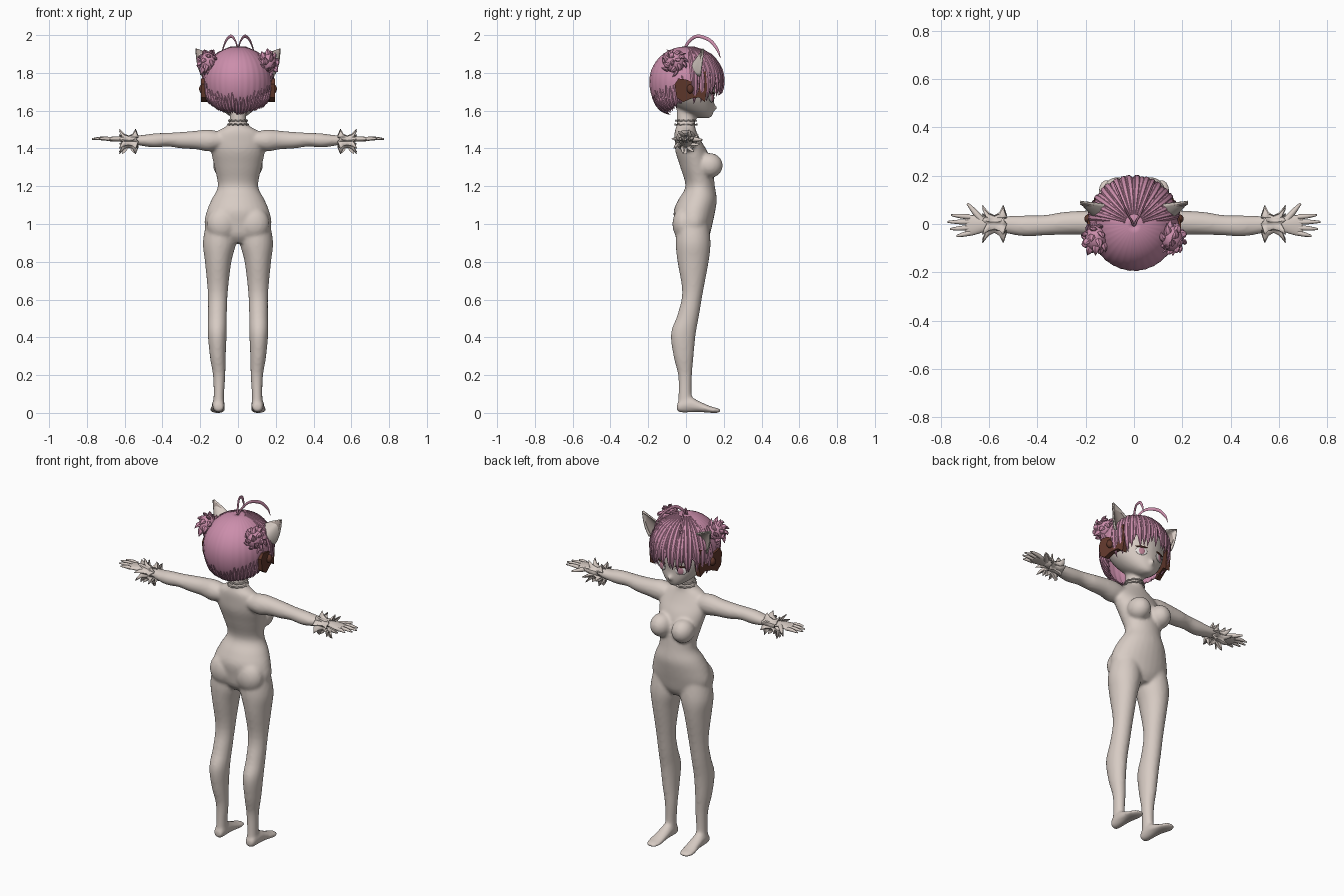
import bpy, bmesh, math, random
from mathutils import Vector, Matrix

random.seed(4)
cube = bpy.data.objects.get("Cube")
if cube:
    bpy.data.objects.remove(cube, do_unlink=True)


def material(name, rgb):
    m = bpy.data.materials.new(name)
    m.use_nodes = True
    m.diffuse_color = (*rgb, 1)
    m.node_tree.nodes["Principled BSDF"].inputs["Base Color"].default_value = (*rgb, 1)
    return m


BEIGE = material("warm beige", (0.68, 0.6, 0.55))
PINK = material("hair pink", (0.6, 0.27, 0.41))
BROWN = material("ribbon brown", (0.12, 0.04, 0.025))
INNER = material("inner ear taupe", (0.4, 0.33, 0.3))
WHITE = material("eye white", (0.8, 0.76, 0.74))
IRIS = material("iris rose", (0.5, 0.22, 0.3))


def spline(rows, k=4):
    """Catmull-Rom interpolation of equal-length tuples."""
    out = []
    for i in range(len(rows) - 1):
        a, b, c, d = (rows[max(i - 1, 0)], rows[i], rows[i + 1], rows[min(i + 2, len(rows) - 1)])
        for j in range(k):
            t = j / k
            out.append([q + t * (r - p) / 2 + t * t * (2 * p - 5 * q + 4 * r - s) / 2
                        + t ** 3 * (3 * q - p - 3 * r + s) / 2 for p, q, r, s in zip(a, b, c, d)])
    return out + [list(rows[-1])]


def skin(bm, rings, caps=True, closed=True):
    """Bridge rows of points with quads."""
    vs = [[bm.verts.new(p) for p in r] for r in rings]
    n = len(vs[0])
    for a, b in zip(vs, vs[1:]):
        for i in range(n if closed else n - 1):
            j = (i + 1) % n
            bm.faces.new((a[i], a[j], b[j], b[i]))
    if caps:
        bm.faces.new(vs[0])
        bm.faces.new(vs[-1])


def loft(bm, axis, rows, side=1, n=28):
    """Ellipse sections: position, centre across, low, high, half width."""
    rings = []
    for t, c, lo, hi, w in spline(rows):
        ring = []
        for i in range(n):
            a = math.tau * i / n
            p, q = c + w * math.cos(a), (lo + hi) / 2 + (hi - lo) / 2 * math.sin(a)
            x, y, z = {"x": (t, p, q), "y": (p, t, q), "z": (p, q, t)}[axis]
            ring.append((x * side, y, z))
        rings.append(ring)
    skin(bm, rings)


def tube(bm, pts, radii, flat=1.0, n=8, k=3, ref=(0, 0, 1)):
    """Tapered strand along a smooth path; ref is its thin direction."""
    rows = spline([(*p, r) for p, r in zip(pts, radii)], k)
    ps, rings = [Vector(r[:3]) for r in rows], []
    for i, p in enumerate(ps):
        t = (ps[min(i + 1, len(ps) - 1)] - ps[max(i - 1, 0)]).normalized()
        u = t.cross(Vector(ref)).normalized()
        v = t.cross(u)
        rings.append([p + rows[i][3] * (u * math.cos(math.tau * j / n) + v * flat * math.sin(math.tau * j / n))
                      for j in range(n)])
    skin(bm, rings)


def ball(bm, loc, size, turn=0):
    m = Matrix.Translation(loc) @ Matrix.Rotation(turn, 4, "Z") @ Matrix.Diagonal((*size, 1))
    bmesh.ops.create_uvsphere(bm, u_segments=24, v_segments=14, radius=1, matrix=m)


def finish(bm, name, mat, angle=60, solid=0):
    bmesh.ops.recalc_face_normals(bm, faces=bm.faces[:])
    me = bpy.data.meshes.new(name)
    bm.to_mesh(me)
    bm.free()
    me.materials.append(mat)
    ob = bpy.data.objects.new(name, me)
    bpy.context.collection.objects.link(ob)
    bpy.ops.object.select_all(action="DESELECT")
    bpy.context.view_layer.objects.active = ob
    ob.select_set(True)
    bpy.ops.object.shade_smooth_by_angle(angle=math.radians(angle))
    if solid:
        ob.modifiers.new("thickness", "SOLIDIFY").thickness = solid
    return ob


# Mannequin body: overlapping lofts fused into one smooth skin
bm = bmesh.new()
loft(bm, "z", [(.9, 0, -.02, .1, .08), (.94, 0, -.05, .125, .15), (1.0, 0, -.06, .14, .178), (1.07, 0, -.065, .155, .165),
               (1.13, 0, -.04, .163, .14), (1.2, 0, -.003, .153, .107), (1.3, 0, -.03, .14, .125),
               (1.38, 0, -.055, .115, .142), (1.44, 0, -.06, .08, .145), (1.49, 0, -.06, .055, .11),
               (1.52, 0, -.05, .048, .06), (1.56, 0, -.05, .05, .044), (1.68, 0, -.05, .05, .044)])
loft(bm, "z", [(1.56, 0, .075, .125, .018), (1.575, 0, .03, .14, .05), (1.61, 0, -.04, .148, .092), (1.66, 0, -.09, .148, .132),
               (1.72, 0, -.13, .155, .155), (1.8, 0, -.14, .15, .16), (1.87, 0, -.11, .11, .12), (1.9, 0, -.05, .05, .06)])
ball(bm, (0, .15, 1.615), (.012, .018, .016))
for s in (1, -1):
    loft(bm, "z", [(1.0, .09, -.05, .12, .08), (.9, .098, -.055, .13, .088), (.8, .105, -.045, .12, .07), (.64, .107, -.02, .09, .053),
                   (.52, .109, -.045, .07, .05), (.42, .11, -.08, .052, .05), (.3, .107, -.066, .04, .042),
                   (.2, .1, -.042, .032, .033), (.1, .101, -.04, .03, .028), (.03, .103, -.045, .04, .031)], s)
    loft(bm, "y", [(-.048, .103, .012, .045, .02), (-.03, .103, .002, .07, .03), (.02, .104, .002, .085, .033),
                   (.07, .105, .004, .062, .036), (.13, .108, 0, .035, .04), (.165, .108, 0, .026, .035), (.182, .106, .006, .018, .02)], s)
    loft(bm, "x", [(.07, 0, 1.41, 1.48, .045), (.15, 0, 1.385, 1.5, .056), (.22, .005, 1.395, 1.494, .05), (.3, .002, 1.4, 1.487, .047),
                   (.37, -.005, 1.41, 1.483, .042), (.44, -.008, 1.405, 1.48, .044), (.5, -.005, 1.412, 1.472, .04),
                   (.57, 0, 1.425, 1.467, .031), (.63, 0, 1.433, 1.463, .028)], s)
    ball(bm, (.07 * s, .125, 1.31), (.062, .07, .066))
    ball(bm, (.085 * s, -.01, 1.0), (.082, .062, .09))
body = finish(bm, "body", BEIGE)
remesh = body.modifiers.new("fuse", "REMESH")
remesh.mode, remesh.voxel_size, remesh.use_smooth_shade = "VOXEL", .009, True
soft = body.modifiers.new("soften", "SMOOTH")
soft.factor, soft.iterations = .5, 6


def ellipsoid(phi, th, k=1.0):
    """Hair surface: phi from the face round the head, th down from the crown."""
    r = math.sin(th) ** (.7 if th > math.pi / 2 else 1) * k
    return Vector((.185 * r * math.sin(phi), .195 * r * math.cos(phi), 1.755 + .185 * k * math.cos(th)))


def hem(a):
    stops = [(0, 92), (50, 98), (75, 112), (95, 128), (130, 148), (180, 160)]
    for (a0, t0), (a1, t1) in zip(stops, stops[1:]):
        if a <= a1:
            return t0 + (t1 - t0) * (a - a0) / (a1 - a0)
    return 160


# Hair cap with ridged strands and a jagged hem
bm = bmesh.new()
rings, N = [], 132
for r in range(19):
    row = []
    for i in range(N):
        phi = math.tau * i / N
        a = min(math.degrees(phi), 360 - math.degrees(phi))
        zig = (i % 4) / 4
        th = math.radians(hem(a) - 9 * zig) * (.02 + .98 * r / 18)
        row.append(ellipsoid(phi, th, 1 - .022 * zig * r / 18))
    rings.append(row)
skin(bm, rings, caps=False)
finish(bm, "hair_cap", PINK, 25, .008)

# Loose locks: fringe, temples and nape
bm = bmesh.new()
for i in range(33):
    a = -80 + 5 * i
    end = 101 + (abs(a) / 80) ** 2 * 23 + 9 * (i % 2) + random.uniform(-3, 3)
    bend = random.uniform(-5, 5)
    pts = [ellipsoid(math.radians(a + bend * f * f), math.radians(12 + (end - 12) * f), 1.0 + .018 * (i % 2))
           for f in (0, .3, .6, .85, 1)]
    tube(bm, pts, [.003, .012, .015, .011, .001], .55, 6, ref=(pts[2] - Vector((0, 0, 1.755))))
for i in range(26):
    a = 96 + 168 * i / 25
    end = hem(min(a, 360 - a)) + random.uniform(-4, 5)
    pts = [ellipsoid(math.radians(a), math.radians(t), 1.005) for t in (end - 45, end - 20, end)]
    tube(bm, pts, [.002, .013, .001], .5, 6, ref=(pts[1] - Vector((0, 0, 1.755))))
finish(bm, "hair_locks", PINK, 40)

# Two looping strands on the crown
bm = bmesh.new()
for s in (1, -1):
    tube(bm, [(0, -.01, 1.92), (.012 * s, .015, 1.965), (.035 * s, .06, 1.994), (.062 * s, .125, 1.973), (.08 * s, .165, 1.925),
              (.085 * s, .182, 1.88)], [.008, .008, .009, .009, .007, .001], .5, 8, 5, ref=(1, 0, 0))
finish(bm, "crown_strands", PINK)

for s, side in ((1, "left"), (-1, "right")):
    # Tufted hair bun
    bm = bmesh.new()
    c = Vector((.158 * s, -.06, 1.855))
    ball(bm, c, (.046, .054, .054))
    for i in range(26):
        h = 1 - 2 * (i + .5) / 26
        a = i * 2.4
        d = Vector((math.cos(a) * math.sqrt(1 - h * h), math.sin(a) * math.sqrt(1 - h * h), h))
        swirl = d.cross(Vector((s, 0, .2))) * .03
        tube(bm, [c + d * .035, c + d * .055 + swirl * .5, c + d * random.uniform(.058, .07) + swirl * 1.4],
             [.016, .016, .001], .6, 6, ref=d + Vector((.3, .2, .1)))
    finish(bm, side + "_bun", PINK, 40)

    # Pointed ear: curved shell opening forward, with a darker lining
    def ear(u, v, w, depth, y):
        p = Vector((.135, y, 1.815)) + Vector((.62, .12, .8)) * (.145 * v)
        p += Vector((.8, 0, -.5)) * (u * w * (1 - v ** 1.6))
        p.y -= depth * (1 - u * u) * (1 - v)
        return (p.x * s, p.y, p.z)

    for name, mat, w, depth, y in (("_ear", BEIGE, .07, .065, .075), ("_ear_lining", INNER, .058, .03, .066)):
        bm = bmesh.new()
        skin(bm, [[ear(i / 6 - 1, j / 8 * .98, w, depth, y) for i in range(13)] for j in range(9)], False, False)
        finish(bm, side + name, mat, 60, .007)

    # Side ribbon: bow outline extruded outward
    bm = bmesh.new()
    outline = [(-.06, 1.74), (-.04, 1.77), (0, 1.765), (.025, 1.755), (.06, 1.785), (.105, 1.81), (.112, 1.72),
               (.1, 1.645), (.07, 1.67), (.03, 1.665), (-.015, 1.645), (-.05, 1.67)]
    skin(bm, [[(s * (x - max(y, 0) * .3), y, z) for y, z in outline] for x in (.168, .195)])
    ball(bm, (s * .188, .022, 1.715), (.018, .018, .024))
    finish(bm, side + "_ribbon", BROWN, 30)

    # Eye discs and lash
    for name, mat, size, out, dz in (("_eye", WHITE, (.033, .006, .024), 0, 0), ("_iris", IRIS, (.018, .006, .021), .003, 0),
                                     ("_lash", BROWN, (.034, .007, .005), .002, .025)):
        bm = bmesh.new()
        ball(bm, (.062 * s, .136 + out, 1.668 + dz), size, -.4 * s)
        finish(bm, side + name, mat)

    # Hand with tapered fingers and thumb
    bm = bmesh.new()
    loft(bm, "x", [(.6, 0, 1.436, 1.463, .025), (.64, -.003, 1.436, 1.464, .036), (.68, -.006, 1.439, 1.461, .043),
                   (.7, -.006, 1.443, 1.458, .038)], s, 20)
    for y0, x1, y1 in ((-.037, .735, -.05), (-.015, .763, -.021), (.008, .773, .009), (.029, .758, .037)):
        tube(bm, [(.68 * s, y0, 1.45), ((.68 + x1) / 2 * s, (y0 + y1) / 2, 1.453), (x1 * s, y1, 1.45)], [.011, .0095, .004])
    tube(bm, [(.63 * s, .015, 1.45), (.66 * s, .05, 1.448), (.69 * s, .085, 1.445)], [.014, .012, .005])
    finish(bm, side + "_hand", BEIGE)

    # Frilled cuff with a small hanging bow
    bm = bmesh.new()
    rings = []
    for x, r, frill in ((.535, .052, .014), (.555, .042, .004), (.578, .037, 0), (.6, .042, .004), (.618, .052, .014)):
        rings.append([(s * (x + frill * (i % 4 - 1.5) * .4), (r + frill * (i % 4 - 1)) * math.cos(math.tau * i / 32),
                       1.437 + .85 * (r + frill * (i % 4 - 1)) * math.sin(math.tau * i / 32)) for i in range(32)])
    skin(bm, rings, caps=False)
    for d in (-1, 1):
        skin(bm, [[(s * (.577 + d * a), y, z) for a, z in ((0, 1.405), (.03, 1.405), (.038, 1.37), (.02, 1.38))]
                  for y in (-.012, .004)])
    finish(bm, side + "_cuff", BEIGE, 40, .005)

# Thin neck bands
bm = bmesh.new()
for z, r in ((1.525, .054), (1.545, .05)):
    tube(bm, [(r * math.cos(math.tau * i / 24), r * 1.08 * math.sin(math.tau * i / 24), z + .004 * (i % 2)) for i in range(25)],
         [.004] * 25, 1, 6, 2)
finish(bm, "neck_bands", BEIGE)
